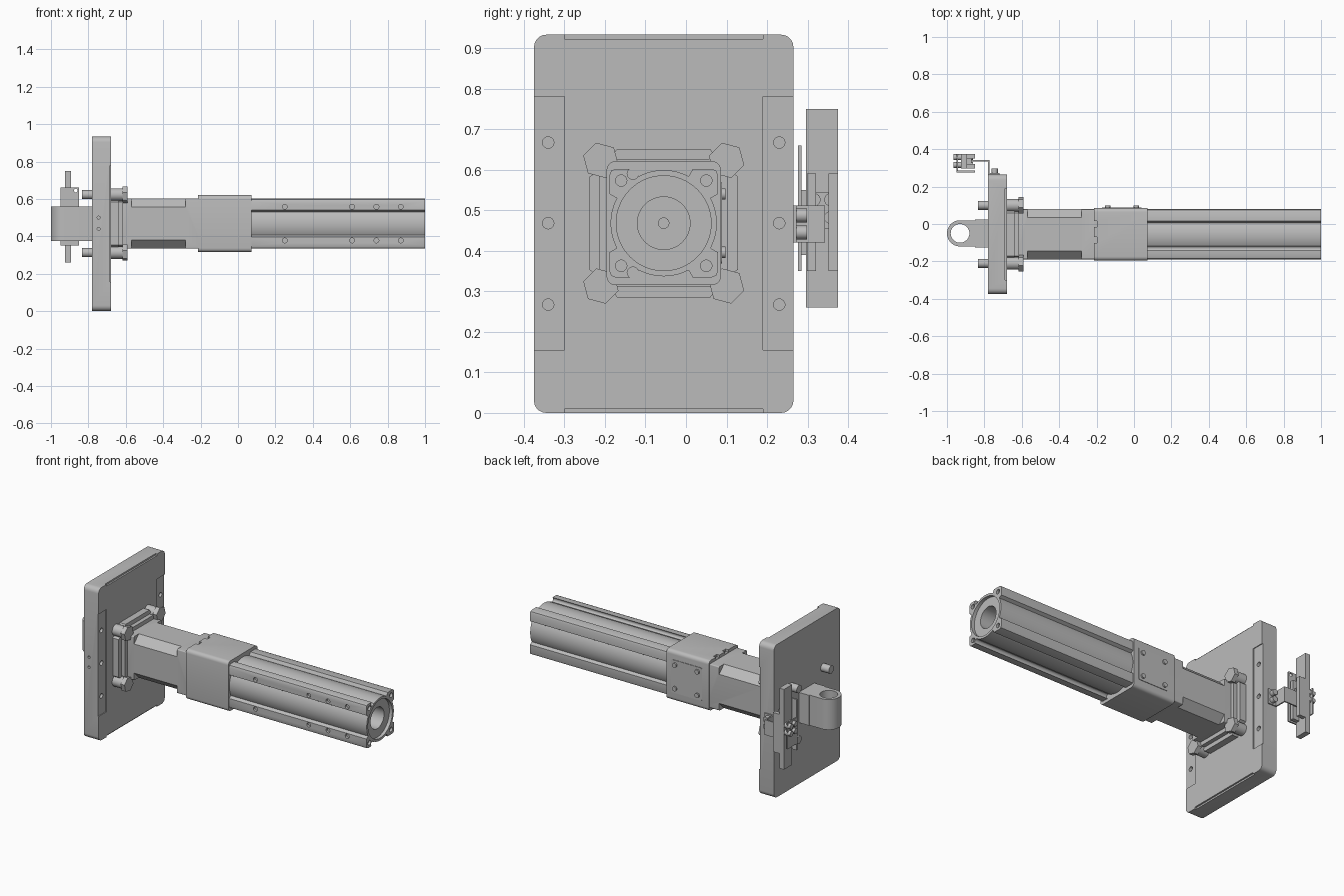
import bpy, bmesh, math
from mathutils import Matrix, Vector

if "Cube" in bpy.data.objects:
    bpy.data.objects.remove(bpy.data.objects["Cube"], do_unlink=True)

grey = bpy.data.materials.new("machined grey")
grey.use_nodes = True
GREY = (0.5, 0.5, 0.5, 1)
grey.diffuse_color = GREY
grey.node_tree.nodes["Principled BSDF"].inputs["Base Color"].default_value = GREY

AY, AZ = -0.055, 0.468          # centre line of the actuator
SIGNS = (-1, 1)
CORNERS = [(a, b) for a in SIGNS for b in SIGNS]


def finish(name, bm):
    bmesh.ops.recalc_face_normals(bm, faces=bm.faces)
    mesh = bpy.data.meshes.new(name)
    bm.to_mesh(mesh)
    bm.free()
    mesh.materials.append(grey)
    ob = bpy.data.objects.new(name, mesh)
    bpy.context.collection.objects.link(ob)
    return ob


def prism(name, pts, axis, lo, hi):
    """Extrude a 2D outline along an axis."""
    put = {"x": lambda p, t: (t, *p), "y": lambda p, t: (p[0], t, p[1]),
           "z": lambda p, t: (*p, t)}[axis]
    bm = bmesh.new()
    face = bm.faces.new([bm.verts.new(put(p, lo)) for p in pts])
    ext = bmesh.ops.extrude_face_region(bm, geom=[face])
    move = Vector(put((0, 0), hi - lo))
    bmesh.ops.translate(bm, vec=move, verts=[v for v in ext["geom"] if isinstance(v, bmesh.types.BMVert)])
    return finish(name, bm)


def box(name, lo, hi, axis=0, radius=0, turn=0):
    """Box between two corners; rounds the edges along one axis, or turns it about x."""
    lo, hi = Vector(lo), Vector(hi)
    bm = bmesh.new()
    bmesh.ops.create_cube(bm, size=1)
    bmesh.ops.scale(bm, vec=hi - lo, verts=bm.verts)
    if radius:
        edges = [e for e in bm.edges if abs((e.verts[0].co - e.verts[1].co).normalized()[axis]) > 0.9]
        bmesh.ops.bevel(bm, geom=edges, offset=radius, segments=5, profile=0.5, affect="EDGES")
    bmesh.ops.rotate(bm, verts=bm.verts, matrix=Matrix.Rotation(turn, 3, "X"))
    bmesh.ops.translate(bm, verts=bm.verts, vec=(lo + hi) / 2)
    return finish(name, bm)


def rod(name, axis, lo, hi, u, v, r, sides=24, phase=0):
    pts = [(u + r * math.cos(phase + math.tau * i / sides),
            v + r * math.sin(phase + math.tau * i / sides)) for i in range(sides)]
    return prism(name, pts, axis, lo, hi)


def cut(ob, *cutters):
    for c in cutters:
        m = ob.modifiers.new("cut", "BOOLEAN")
        m.operation, m.solver, m.object = "DIFFERENCE", "EXACT", c
        c.hide_render = True
        bpy.context.view_layer.objects.active = ob
        bpy.ops.object.modifier_apply(modifier="cut")
        bpy.data.objects.remove(c, do_unlink=True)


# Mounting plate with side recesses, bolt holes and eased ends
plate = box("mounting_plate", (-0.78, -0.375, 0), (-0.68, 0.265, 0.933), 0, 0.03)
for y0, y1, yh in ((-0.40, -0.30, -0.34), (0.19, 0.30, 0.23)):
    cut(plate, box("recess", (-0.685, y0, 0.155), (-0.66, y1, 0.78)))
    for z in (0.267, AZ, 0.667):
        cut(plate, rod("hole", "x", -0.72, -0.66, yh, z, 0.014))
for z in (0, 0.933):
    cut(plate, box("easing", (-0.69, -0.30, z - 0.01), (-0.66, 0.19, z + 0.01)))
for z in (0.44, 0.50):
    cut(plate, rod("hole", "y", -0.40, -0.35, -0.745, z, 0.008, 16))

# Flange: a stepped cross, with hex nuts and through bolts at the corners
S, L = 0.115, 0.183
for part, x1, grow in (("flange_base", -0.64, 0), ("flange_step", -0.615, -0.025)):
    s, l = S, L + grow
    quad = [(l, -s), (l, s), (s + 0.02, l - 0.03)]
    pts = []
    for k in range(4):
        c, d = round(math.cos(k * math.pi / 2)), round(math.sin(k * math.pi / 2))
        pts += [(AY + c * u - d * v, AZ + d * u + c * v) for u, v in quad]
    prism(part, pts, "x", -0.68, x1)
for a, b in CORNERS:
    y, z = AY + a * 0.155, AZ + b * 0.155
    rod("flange_washer", "x", -0.68, -0.615, y, z, 0.034)
    rod("hex_nut", "x", -0.617, -0.59, y, z, 0.045, 6, math.pi / 4)
    rod("bolt_end", "x", -0.835, -0.77, y, z, 0.024)

# Body with long chamfers between square ends
H = 0.134
body = box("body", (-0.63, AY - H, AZ - H), (-0.19, AY + H, AZ + H), 0, 0.006)
for a, b in CORNERS:
    y, z, h = AY + a * H, AZ + b * H, 0.032
    cut(body, box("chamfer", (-0.57, y - h, z - h), (-0.28, y + h, z + h), turn=math.pi / 4))

# Sleeve with top notches and a screwed cover on the back
sleeve = box("sleeve", (-0.215, AY - 0.141, AZ - 0.153), (0.072, AY + 0.141, AZ + 0.153), 0, 0.022)
for y in (-0.085, 0.0):
    cut(sleeve, box("notch", (-0.23, y - 0.016, AZ + 0.137), (-0.197, y + 0.016, AZ + 0.17)))
yb = AY + 0.141
box("sleeve_cover", (-0.17, yb - 0.01, AZ - 0.1), (0.04, yb + 0.003, AZ + 0.1), 1, 0.01)
for x in (-0.14, 0.012):
    for b in SIGNS:
        rod("cover_screw", "y", yb - 0.01, yb + 0.012, x, AZ + b * 0.072, 0.014)

# Tube: round faces, flat corner ribs with a groove beside each
arc = [math.radians(d) for d in range(-28, 29, 4)]
quad = [(H, -0.118), (H, -0.072)] + [(0.131 * math.cos(t), 0.131 * math.sin(t)) for t in arc]
quad += [(H, 0.072), (H, 0.118), (0.1295, 0.1295)]
outline = []
for k in range(4):
    c, d = round(math.cos(k * math.pi / 2)), round(math.sin(k * math.pi / 2))
    outline += [(AY + c * u - d * v, AZ + d * u + c * v) for u, v in quad]
tube = prism("tube", outline, "x", 0.05, 1.0)
cut(tube, rod("bore", "x", 0.98, 1.1, AY, AZ, 0.117, 64),
    rod("rod_bore", "x", 0.6, 1.1, AY, AZ, 0.065, 48))
for a, b in CORNERS:
    cut(tube, rod("screw_hole", "x", 0.985, 1.1, AY + a * 0.105, AZ + b * 0.105, 0.014))
for b in SIGNS:
    cut(tube, rod("slot", "x", 0.0, 1.1, AY - 0.076, AZ + b * 0.122, 0.014, 16))
    for x in (0.25, 0.61, 0.74, 0.87):
        cut(tube, rod("side_hole", "y", AY - 0.2, AY - 0.12, x, AZ + b * 0.09, 0.013))
rod("centre_pin", "x", 0.59, 0.65, AY, AZ, 0.014)

# Eye lug on the far side of the plate
lug = [(-0.93 + 0.07 * math.cos(t), -0.05 + 0.07 * math.sin(t))
       for t in (math.pi / 2 + math.pi * i / 24 for i in range(25))]
eye = prism("eye_lug", lug + [(-0.84, -0.12), (-0.84, 0.02)], "z", 0.375, 0.56)
cut(eye, rod("eye_hole", "z", 0.3, 0.6, -0.93, -0.05, 0.05, 40))
box("lug_base", (-0.85, -0.125, 0.375), (-0.77, 0.025, 0.56))

# Bent sheet bracket on the plate edge
box("bracket_foot", (-0.78, 0.264, 0.42), (-0.72, 0.272, 0.512))
box("bracket_riser", (-0.78, 0.264, 0.42), (-0.772, 0.343, 0.512))
box("bracket_arm", (-0.90, 0.335, 0.42), (-0.772, 0.343, 0.512))
for z in (0.445, 0.487):
    rod("bracket_screw", "y", 0.27, 0.298, -0.745, z, 0.017)

# Sensor: tall bar, cross clamps, shield sheet and screws
box("sensor_bar", (-0.925, 0.296, 0.26), (-0.893, 0.375, 0.75))
for y0, y1 in ((0.298, 0.321), (0.351, 0.375)):
    box("sensor_jaw", (-0.90, y0, 0.35), (-0.85, y1, 0.59))
box("sensor_block", (-0.90, 0.298, 0.455), (-0.87, 0.375, 0.545))
shield = box("sensor_shield", (-0.948, 0.276, 0.35), (-0.85, 0.285, 0.66))
cut(shield, rod("hole", "y", 0.2, 0.3, -0.867, 0.645, 0.01, 16))
box("shield_side", (-0.948, 0.276, 0.39), (-0.941, 0.375, 0.55))
for y in (0.316, 0.357):
    for z in (0.482, 0.526):
        rod("sensor_screw", "x", -0.965, -0.862, y, z, 0.016)

# Smooth round parts while keeping crisp edges
for ob in bpy.context.scene.objects:
    ob.select_set(ob.type == "MESH")
bpy.context.view_layer.objects.active = plate
bpy.ops.object.shade_smooth_by_angle(angle=math.radians(25))
